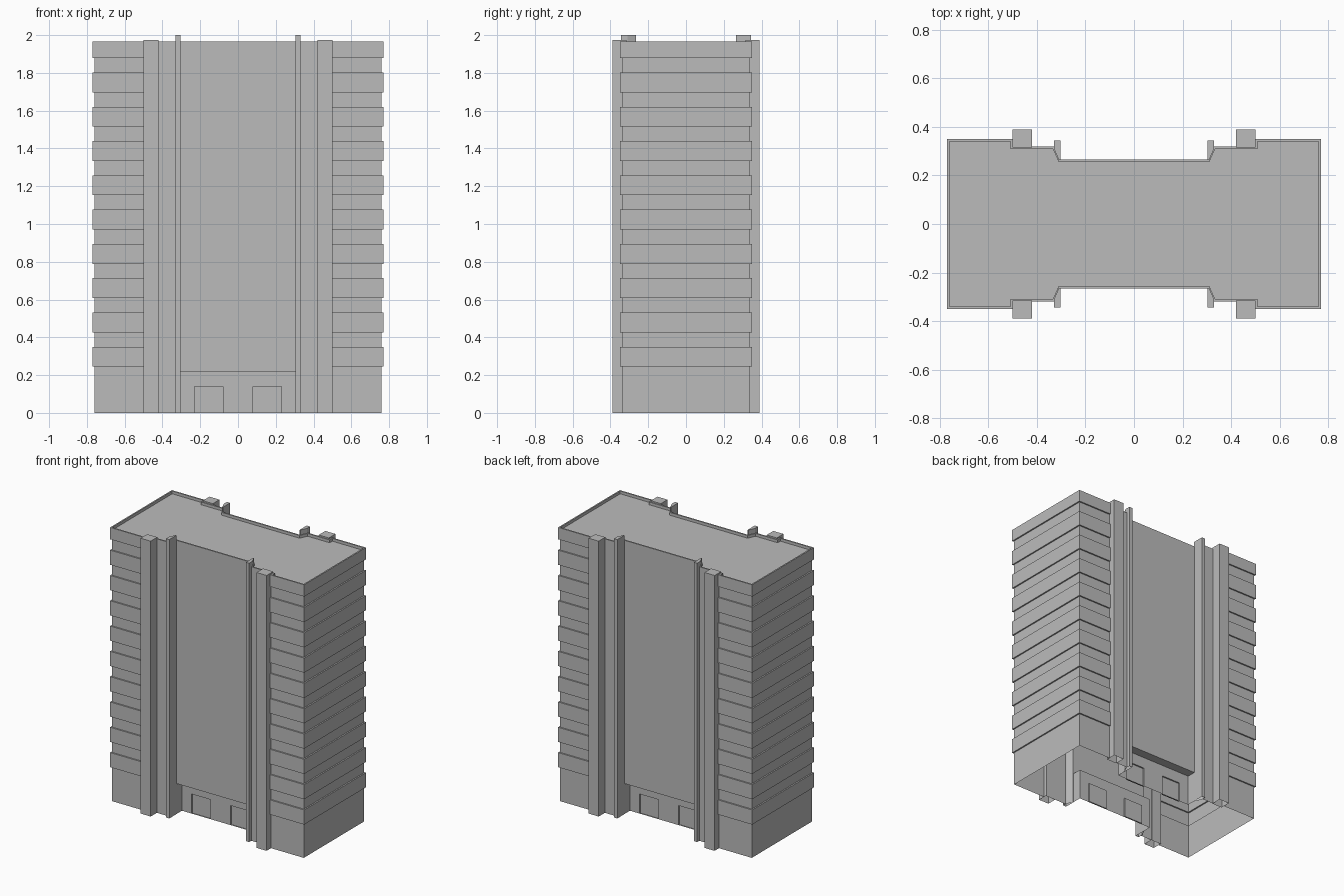
import bpy, bmesh

cube = bpy.data.objects.get("Cube")
if cube:
    bpy.data.objects.remove(cube, do_unlink=True)

grey = bpy.data.materials.new("concrete_grey")
grey.use_nodes = True
grey.diffuse_color = (0.5, 0.5, 0.5, 1)
grey.node_tree.nodes["Principled BSDF"].inputs["Base Color"].default_value = (0.5, 0.5, 0.5, 1)

ROOF, RIM, BAY_Y, ENTRY_Y = 1.965, 0.01, 0.265, 0.2


def make_object(name, bm):
    bmesh.ops.recalc_face_normals(bm, faces=bm.faces[:])
    mesh = bpy.data.meshes.new(name)
    bm.to_mesh(mesh)
    bm.free()
    mesh.materials.append(grey)
    obj = bpy.data.objects.new(name, mesh)
    bpy.context.collection.objects.link(obj)
    return obj


def stack(bm, layers):
    """Bridge a list of (outline, z) rings and cap the top; the bottom stays open."""
    rings = [[bm.verts.new((x, y, z)) for x, y in outline] for outline, z in layers]
    for low, high in zip(rings, rings[1:]):
        for i in range(len(low)):
            j = (i + 1) % len(low)
            bm.faces.new((low[i], low[j], high[j], high[i]))
    bm.faces.new(rings[-1])


def footprint(wing_inset=0.0, bay_y=BAY_Y, rim=0.0):
    """Whole plan outline, mirrored from one quarter."""
    wing_y, end_x = 0.35 - wing_inset, 0.77 - wing_inset
    q = [(0.305 + rim / 2, bay_y - rim), (0.305 + rim / 2, BAY_Y - rim),
         (0.33 + rim / 2, 0.32 - rim), (0.5 + rim, 0.32 - rim),
         (0.5 + rim, wing_y), (end_x, wing_y)]
    right = q + [(x, -y) for x, y in reversed(q)]
    return right + [(-x, -y) for x, y in right]


# Tower body: entry storey, then alternating window recesses and wing bands
wide, slim = footprint(), footprint(RIM)
entry = footprint(RIM, ENTRY_Y)
layers = [(entry, 0), (entry, 0.22), (slim, 0.22)]
for floor in range(9):
    z = 0.245 + floor * 0.1815
    layers += [(slim, z), (wide, z), (wide, z + 0.105), (slim, z + 0.105)]
layers += [(slim, 1.88), (wide, 1.88), (wide, ROOF)]

# Parapet rim and sunken roof
inner = footprint(RIM, BAY_Y, RIM)
layers += [(inner, ROOF), (inner, ROOF - 0.02)]
body = bmesh.new()
stack(body, layers)
bmesh.ops.remove_doubles(body, verts=body.verts[:], dist=0.0001)
body.normal_update()

# Doorways, cut into both entry walls and pushed inwards
def entry_faces():
    return [f for f in body.faces
            if all(abs(abs(v.co.y) - ENTRY_Y) < 0.001 for v in f.verts)]


cuts = [((x, 0, 0), (1, 0, 0)) for x in (-0.23, -0.08, 0.08, 0.23)]
cuts.append(((0, 0, 0.14), (0, 0, 1)))
for point, normal in cuts:
    faces = entry_faces()
    geom = set(faces)
    for f in faces:
        geom.update(f.edges)
        geom.update(f.verts)
    bmesh.ops.bisect_plane(body, geom=list(geom), plane_co=point, plane_no=normal)
doors = []
for f in entry_faces():
    c = f.calc_center_median()
    if 0.08 < abs(c.x) < 0.23 and c.z < 0.14:
        doors.append((f, -RIM if c.y > 0 else RIM))
for f, push in doors:
    new = bmesh.ops.extrude_face_region(body, geom=[f])["geom"]
    moved = [v for v in new if isinstance(v, bmesh.types.BMVert)]
    bmesh.ops.translate(body, verts=moved, vec=(0, push, 0))
    if f.is_valid:
        bmesh.ops.delete(body, geom=[f], context='FACES_ONLY')
make_object("tower_body", body)


# Vertical pilasters and fins, mirrored to all four corners of the bays
def mirrored_post(name, outline, height):
    bm = bmesh.new()
    stack(bm, [(outline, 0), (outline, height)])
    obj = make_object(name, bm)
    mirror = obj.modifiers.new("mirror", 'MIRROR')
    mirror.use_axis = (True, True, False)


mirrored_post("pilasters", [(0.42, 0.315), (0.5, 0.315), (0.5, 0.39), (0.42, 0.39)], 1.975)
mirrored_post("bay_fins", [(0.304, 0.264), (0.31, 0.264), (0.33, 0.31),
                           (0.33, 0.345), (0.304, 0.345)], 2.0)
